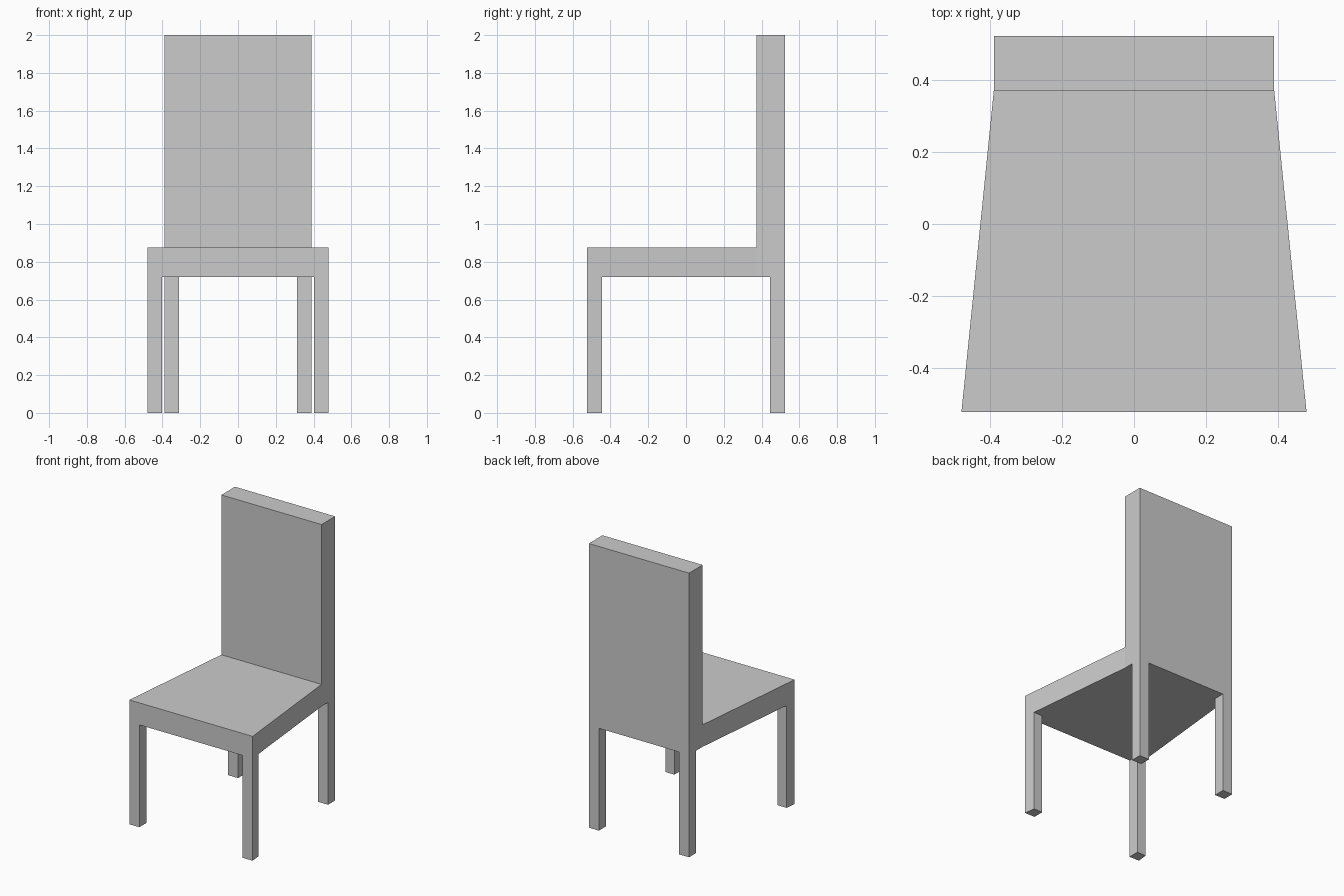
import bpy
import bmesh

if "Cube" in bpy.data.objects:
    bpy.data.objects.remove(bpy.data.objects["Cube"])

DEPTH = 0.523                 # half depth of the chair
FRONT_W, BACK_W = 0.48, 0.39  # half widths at front and back
LEG = 0.078                   # leg thickness
BACK_Y = 0.372                # front face of the backrest
SEAT_Z0, SEAT_Z1, TOP_Z = 0.72, 0.875, 2.0


def half_width(y):
    """Half width of the tapered seat at depth y."""
    t = min(1.0, (y + DEPTH) / (BACK_Y + DEPTH))
    return FRONT_W + (BACK_W - FRONT_W) * t


def prism(name, outline, z0, z1, mirrored=False):
    """Extrude a counter-clockwise outline from z0 to z1."""
    bm = bmesh.new()
    n = len(outline)
    low = [bm.verts.new((x, y, z0)) for x, y in outline]
    high = [bm.verts.new((x, y, z1)) for x, y in outline]
    bm.faces.new(low[::-1])
    bm.faces.new(high)
    for i in range(n):
        j = (i + 1) % n
        bm.faces.new((low[i], low[j], high[j], high[i]))
    mesh = bpy.data.meshes.new(name)
    bm.to_mesh(mesh)
    bm.free()
    obj = bpy.data.objects.new(name, mesh)
    bpy.context.collection.objects.link(obj)
    if mirrored:
        obj.modifiers.new("Mirror", 'MIRROR').use_mirror_merge = False
    return obj


def leg_outline(y0, y1, inner):
    """Leg section whose outer side follows the edge of the seat."""
    return [(inner, y0), (half_width(y0), y0), (half_width(y1), y1), (inner, y1)]


# Seat: tapers towards the back, then runs straight under the backrest
right_side = [(half_width(y), y) for y in (-DEPTH, BACK_Y, DEPTH)]
left_side = [(-x, y) for x, y in reversed(right_side)]
prism("seat", right_side + left_side, SEAT_Z0, SEAT_Z1)

# Backrest: solid upright slab
prism("backrest", [(-BACK_W, BACK_Y), (BACK_W, BACK_Y),
                   (BACK_W, DEPTH), (-BACK_W, DEPTH)], SEAT_Z1, TOP_Z)

# Legs: one of each pair, mirrored across x
prism("front_legs", leg_outline(-DEPTH, -DEPTH + LEG, FRONT_W - LEG),
      0, SEAT_Z0, mirrored=True)
prism("back_legs", leg_outline(DEPTH - LEG, DEPTH, BACK_W - LEG),
      0, SEAT_Z0, mirrored=True)
